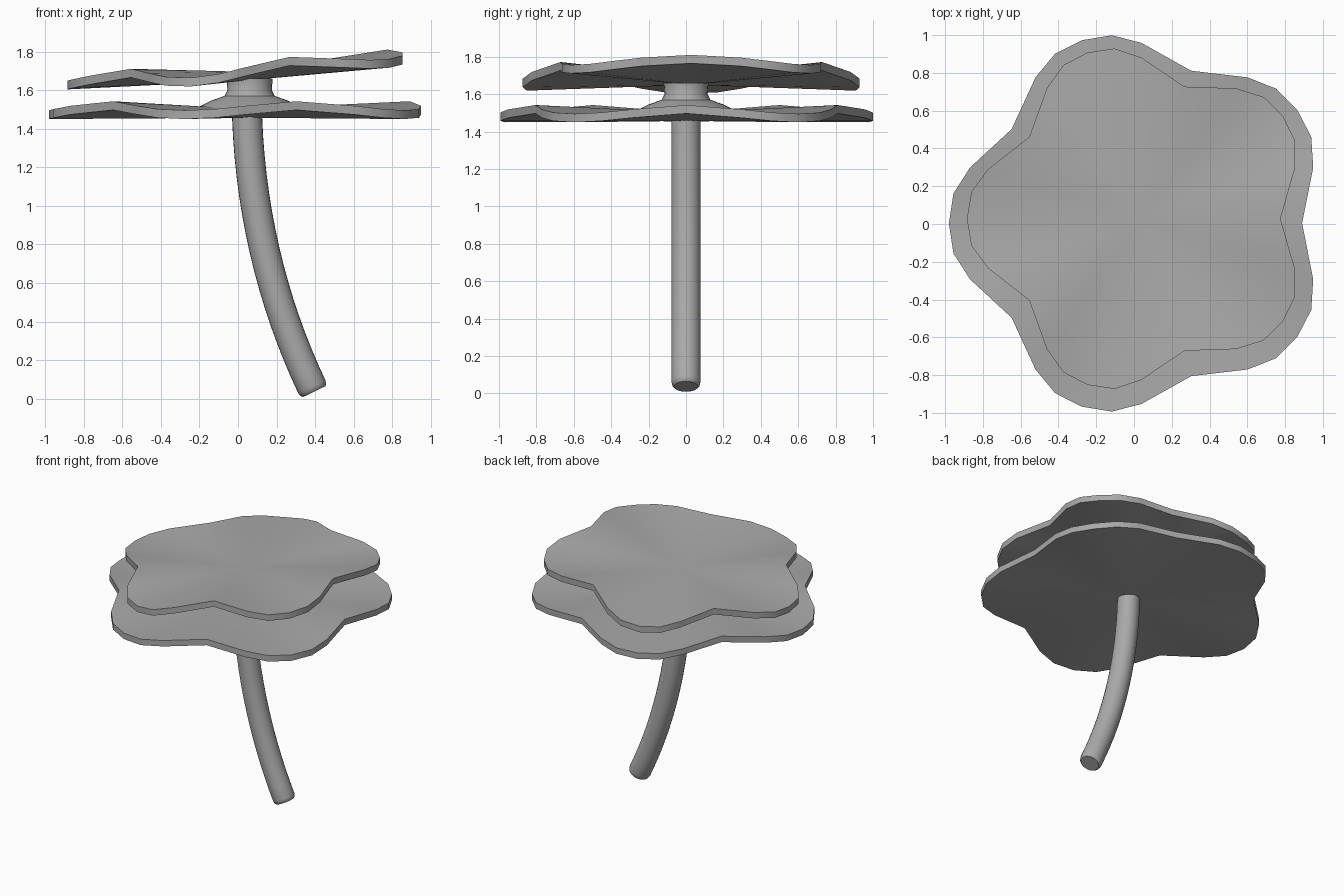
import bpy, bmesh
from math import cos, sin, pi, radians
from mathutils import Vector

cube = bpy.data.objects.get("Cube")
if cube:
    bpy.data.objects.remove(cube, do_unlink=True)

GREY = (0.4, 0.4, 0.4, 1)
grey = bpy.data.materials.new("plain_grey")
grey.use_nodes = True
grey.diffuse_color = GREY
grey.node_tree.nodes["Principled BSDF"].inputs["Base Color"].default_value = GREY


def loft(name, rings, start, end):
    """Skin a run of equal rings and close both ends with fans."""
    bm = bmesh.new()
    loops = [[bm.verts.new(p) for p in ring] for ring in rings]
    n = len(loops[0])
    for a, b in zip(loops, loops[1:]):
        for i in range(n):
            j = (i + 1) % n
            bm.faces.new((a[i], a[j], b[j], b[i]))
    for loop, tip in ((loops[0], start), (loops[-1], end)):
        centre = bm.verts.new(tip)
        for i in range(n):
            bm.faces.new((loop[i], loop[(i + 1) % n], centre))
    bmesh.ops.recalc_face_normals(bm, faces=bm.faces)
    mesh = bpy.data.meshes.new(name)
    bm.to_mesh(mesh)
    bm.free()
    mesh.materials.append(grey)
    obj = bpy.data.objects.new(name, mesh)
    bpy.context.collection.objects.link(obj)
    bpy.ops.object.select_all(action="DESELECT")
    obj.select_set(True)
    bpy.context.view_layer.objects.active = obj
    bpy.ops.object.shade_smooth_by_angle(angle=radians(35))
    return obj


def petal_disc(name, centre, radius, notch, lobe_z, lift, tilt, bend, thick=0.045):
    """Five-lobed wavy disc: notches are raised, lobes hang low."""
    bottom = []
    for lobe in range(5):
        for step in (0, 18, 27, 36, 45, 54):
            a = radians(lobe * 72 + step)
            w = (1 + cos(5 * a)) / 2
            r = radius - notch * w ** 1.4
            x, y = centre.x + r * cos(a), centre.y + r * sin(a)
            z = lobe_z + lift * w + tilt * x + bend * cos(2 * a) * (1 - w)
            bottom.append(Vector((x, y, z)))
    up = Vector((0, 0, thick))
    loft(name, [bottom, [p + up for p in bottom]], centre, centre + up)


# Flower discs
petal_disc("lower_petals", Vector((0.04, 0.003, 1.457)), 1.02, 0.17, 1.45, 0.047, 0, 0)
petal_disc("upper_petals", Vector((0.04, 0.028, 1.65)), 0.925, 0.19, 1.652, 0.055, 0.075, 0.018)

# Flared hub between the discs
SIDES = 24
hub = [[Vector((0.06 + r * cos(2 * pi * i / SIDES), r * sin(2 * pi * i / SIDES), z))
        for i in range(SIDES)]
       for r, z in ((0.3, 1.495), (0.2, 1.545), (0.13, 1.57), (0.115, 1.6), (0.12, 1.66))]
loft("hub", hub, Vector((0.06, 0, 1.495)), Vector((0.06, 0, 1.66)))

# Curved stem swept along a cubic path, with a softened foot
p0, p1, p2, p3 = (Vector(p) for p in ((0.045, 0, 1.56), (0.05, 0, 1.0),
                                      (0.18, 0, 0.48), (0.395, 0, 0.037)))


def ring_at(t, radius):
    s = 1 - t
    point = p0 * s**3 + p1 * 3 * s * s * t + p2 * 3 * s * t * t + p3 * t**3
    along = ((p1 - p0) * s * s + (p2 - p1) * 2 * s * t + (p3 - p2) * t * t).normalized()
    side = Vector((0, 1, 0))
    across = along.cross(side)
    return [point + (across * cos(2 * pi * i / SIDES) + side * sin(2 * pi * i / SIDES)) * radius
            for i in range(SIDES)]


stem = [ring_at(0.98 * k / 16, 0.078) for k in range(17)]
stem += [ring_at(0.993, 0.074), ring_at(1, 0.064)]
loft("stem", stem, p0, p3)
